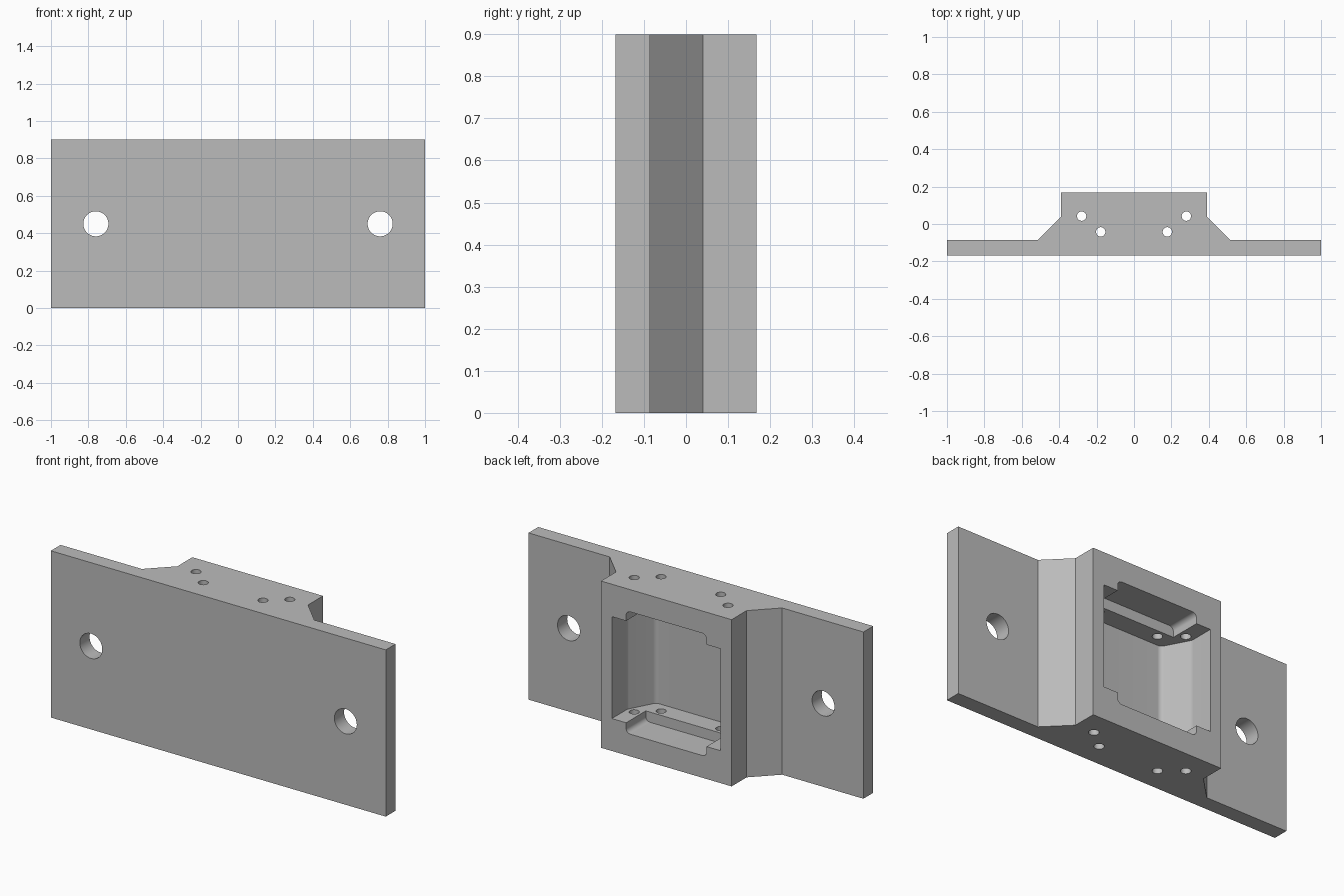
import bpy, bmesh, math
from mathutils import Vector, Matrix

cube = bpy.data.objects.get("Cube")
if cube:
    bpy.data.objects.remove(cube, do_unlink=True)

HEIGHT = 0.9
MID = HEIGHT / 2

grey = bpy.data.materials.new("plain_grey")
grey.use_nodes = True
colour = (0.5, 0.5, 0.5, 1)
grey.diffuse_color = colour
grey.node_tree.nodes["Principled BSDF"].inputs["Base Color"].default_value = colour


def mirrored(half):
    """Close a right-hand half profile with its mirror image."""
    return half + [(-x, v, r) for x, v, r in reversed(half)]


def rounded(points, steps=8):
    """Replace corners (x, v, radius) by tangent arcs."""
    out = []
    for i, (x, v, r) in enumerate(points):
        p = Vector((x, v))
        if r == 0:
            out.append(p)
            continue
        a = (Vector(points[i - 1][:2]) - p).normalized()
        b = (Vector(points[(i + 1) % len(points)][:2]) - p).normalized()
        half = a.angle(b) / 2
        centre = p + (a + b).normalized() * r / math.sin(half)
        start = p + a * r / math.tan(half) - centre
        end = p + b * r / math.tan(half) - centre
        for k in range(steps + 1):
            t = k / steps
            out.append(centre + start.lerp(end, t).normalized() * r)
    return out


def prism(name, profile, low, high, along="z"):
    """Extrude an x-y profile up z, or an x-z profile along y."""
    bm = bmesh.new()
    place = (lambda p: (p.x, p.y, low)) if along == "z" else (lambda p: (p.x, low, p.y))
    face = bm.faces.new([bm.verts.new(place(p)) for p in rounded(profile)])
    top = bmesh.ops.extrude_face_region(bm, geom=[face])["geom"]
    depth = high - low
    move = (0, 0, depth) if along == "z" else (0, depth, 0)
    bmesh.ops.translate(bm, vec=move, verts=[g for g in top if isinstance(g, bmesh.types.BMVert)])
    bmesh.ops.recalc_face_normals(bm, faces=bm.faces)
    mesh = bpy.data.meshes.new(name)
    bm.to_mesh(mesh)
    bm.free()
    obj = bpy.data.objects.new(name, mesh)
    bpy.context.collection.objects.link(obj)
    mesh.materials.append(grey)
    return obj


def drill(name, centre, radius, depth, along, sides):
    bm = bmesh.new()
    turn = Matrix.Rotation(math.pi / 2, 4, "X") if along == "y" else Matrix()
    bmesh.ops.create_cone(bm, cap_ends=True, segments=sides, radius1=radius, radius2=radius,
                          depth=depth, matrix=Matrix.Translation(centre) @ turn)
    mesh = bpy.data.meshes.new(name)
    bm.to_mesh(mesh)
    bm.free()
    obj = bpy.data.objects.new(name, mesh)
    bpy.context.collection.objects.link(obj)
    mesh.materials.append(grey)
    return obj


# Flanged bracket body: flat plate with a raised block at the back
bracket = prism("mounting_bracket", mirrored([
    (1, -0.168, 0), (1, -0.085, 0), (0.515, -0.085, 0),
    (0.39, 0.04, 0), (0.39, 0.168, 0)]), 0, HEIGHT)

# Main pocket, open at the back, narrowing towards the plate
cutters = [prism("pocket_cutter", mirrored([
    (0.25, -0.105, 0.03), (0.325, 0.035, 0.03), (0.325, 0.3, 0)]), 0.175, HEIGHT - 0.175)]

# Shallow round-cornered recess above and below the pocket
cutters.append(prism("recess_cutter", mirrored([
    (0.24, MID - 0.33, 0.025), (0.24, MID + 0.33, 0.025)]), 0, 0.3, along="y"))

# Bolt holes through the flanges and pin holes through the block
for side in (-1, 1):
    cutters.append(drill("bolt_hole_cutter", (side * 0.76, -0.12, MID), 0.067, 0.3, "y", 48))
    for x, y in ((0.28, 0.042), (0.178, -0.042)):
        cutters.append(drill("pin_hole_cutter", (side * x, y, MID), 0.025, 1.2, "z", 32))

bpy.ops.object.select_all(action="DESELECT")
bpy.context.view_layer.objects.active = bracket
bracket.select_set(True)
for cutter in cutters:
    cutter.hide_render = True
    cut = bracket.modifiers.new(cutter.name, "BOOLEAN")
    cut.operation = "DIFFERENCE"
    cut.solver = "EXACT"
    cut.object = cutter
    bpy.ops.object.modifier_apply(modifier=cut.name)
    bpy.data.objects.remove(cutter, do_unlink=True)

bpy.ops.object.shade_smooth_by_angle(angle=math.radians(25))
